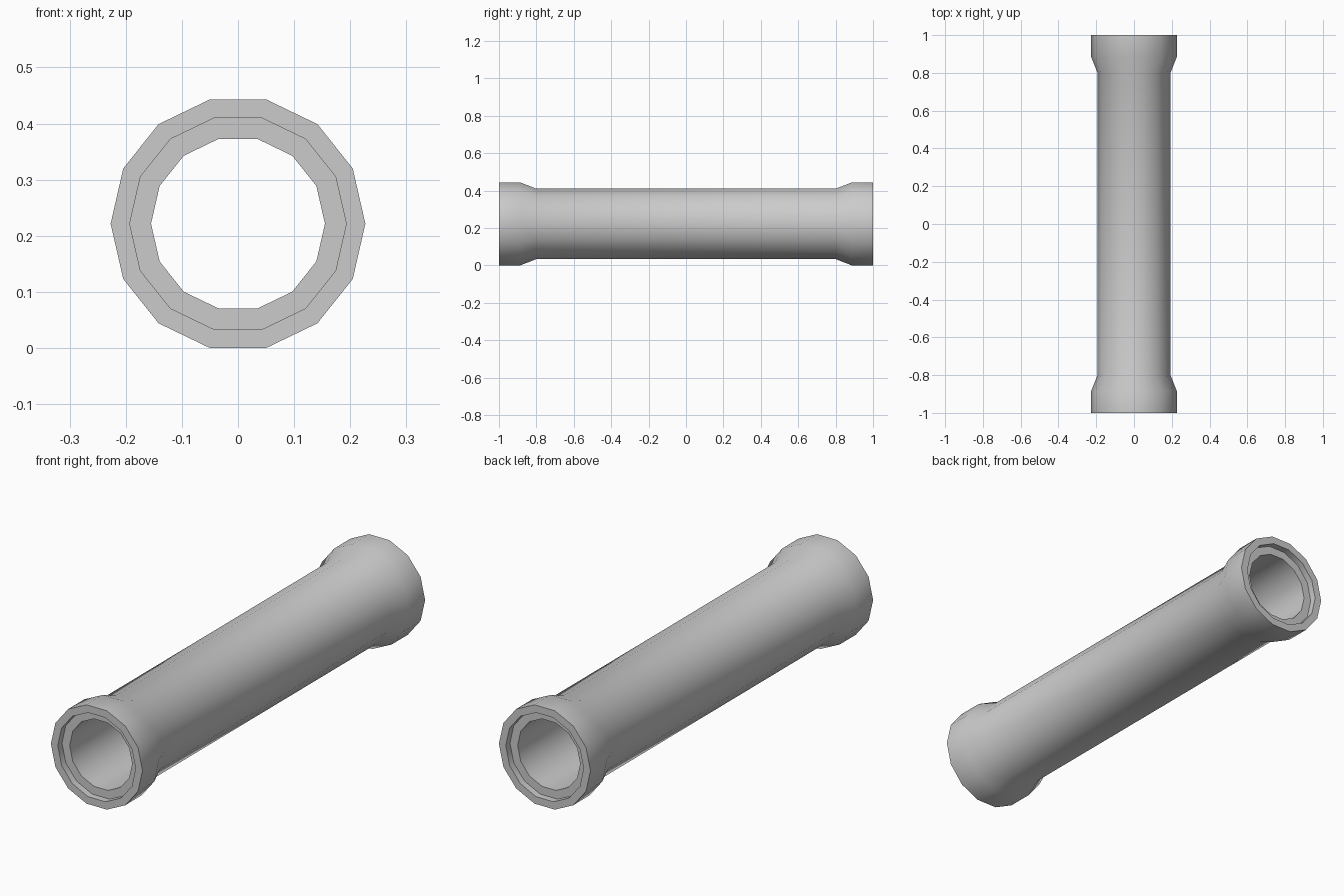
import bpy, bmesh, math

if "Cube" in bpy.data.objects:
    bpy.data.objects.remove(bpy.data.objects["Cube"])

SIDES = 14
CENTRE_Z = 0.2215

# Half profile (radius, y): bore, stepped socket, rim, flared collar, barrel
half = [(0.155, 0.97), (0.193, 0.97), (0.193, 1.0), (0.227, 1.0),
        (0.227, 0.885), (0.193, 0.80)]
# Mirror for the other end to close the loop
profile = half + [(r, -y) for r, y in reversed(half)]

bm = bmesh.new()
rings = []
for i in range(SIDES):
    a = 2 * math.pi * i / SIDES
    rings.append([bm.verts.new((r * math.cos(a), y, CENTRE_Z + r * math.sin(a)))
                  for r, y in profile])

# Revolve the closed profile around the y axis
n = len(profile)
for i in range(SIDES):
    a, b = rings[i], rings[(i + 1) % SIDES]
    for j in range(n):
        k = (j + 1) % n
        bm.faces.new((a[j], a[k], b[k], b[j]))
bmesh.ops.recalc_face_normals(bm, faces=bm.faces[:])

mesh = bpy.data.meshes.new("pipe")
bm.to_mesh(mesh)
bm.free()
pipe = bpy.data.objects.new("pipe", mesh)
bpy.context.collection.objects.link(pipe)

# Smooth barrel with crisp rims
bpy.context.view_layer.objects.active = pipe
pipe.select_set(True)
bpy.ops.object.shade_smooth_by_angle(angle=math.radians(35))
